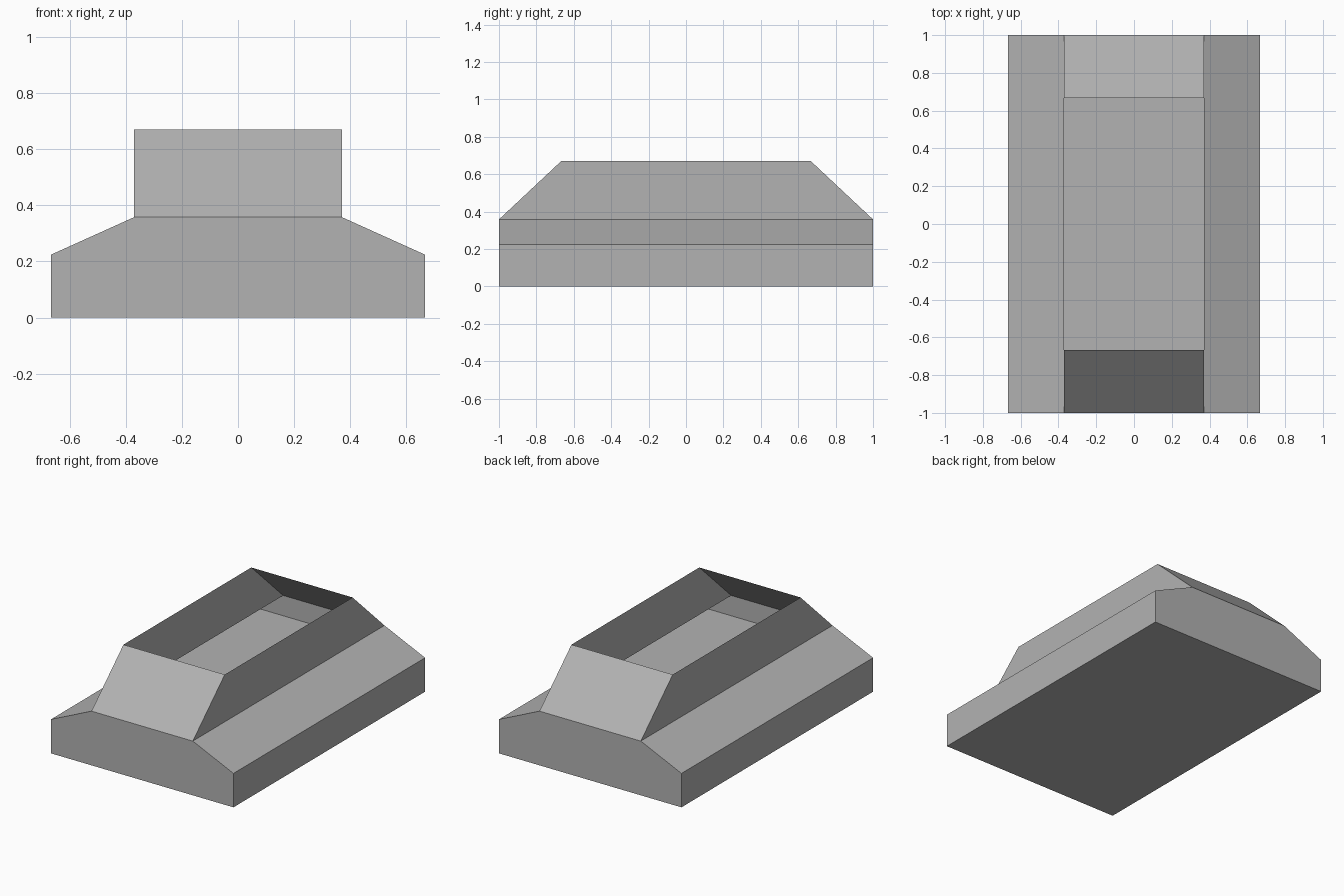
import bpy
import bmesh

default = bpy.data.objects.get("Cube")
if default:
    bpy.data.objects.remove(default, do_unlink=True)

# Single neutral colour
grey = bpy.data.materials.new("plain grey")
grey.use_nodes = True
colour = (0.448, 0.448, 0.448, 1)
grey.diffuse_color = colour
grey.node_tree.nodes["Principled BSDF"].inputs["Base Color"].default_value = colour


def loft(name, rings, closed):
    """Join stacked rectangles (half width, half length, height) with flat faces."""
    bm = bmesh.new()
    loops = [[bm.verts.new((sx * w, sy * l, z))
              for sx, sy in ((-1, -1), (1, -1), (1, 1), (-1, 1))]
             for w, l, z in rings]
    for low, high in zip(loops, loops[1:]):
        for i in range(4):
            j = (i + 1) % 4
            bm.faces.new((low[i], low[j], high[j], high[i]))
    if closed:
        bm.faces.new(loops[0][::-1])
        bm.faces.new(loops[-1])
    mesh = bpy.data.meshes.new(name)
    bm.to_mesh(mesh)
    bm.free()
    mesh.materials.append(grey)
    obj = bpy.data.objects.new(name, mesh)
    bpy.context.collection.objects.link(obj)
    return obj


half_width, half_length = 0.667, 1.0
floor_z, shoulder_z, rim_z = 0.224, 0.358, 0.67
inner_half = 0.37

# Solid slab; its top is the floor seen through the opening
loft("base_slab", [(half_width, half_length, 0),
                   (half_width, half_length, floor_z)], closed=True)

# Thin shell: sloping shoulders, then walls with raked ends, open at the top
loft("open_upper_shell", [(half_width, half_length, floor_z),
                          (inner_half, half_length, shoulder_z),
                          (inner_half, 0.667, rim_z)], closed=False)
